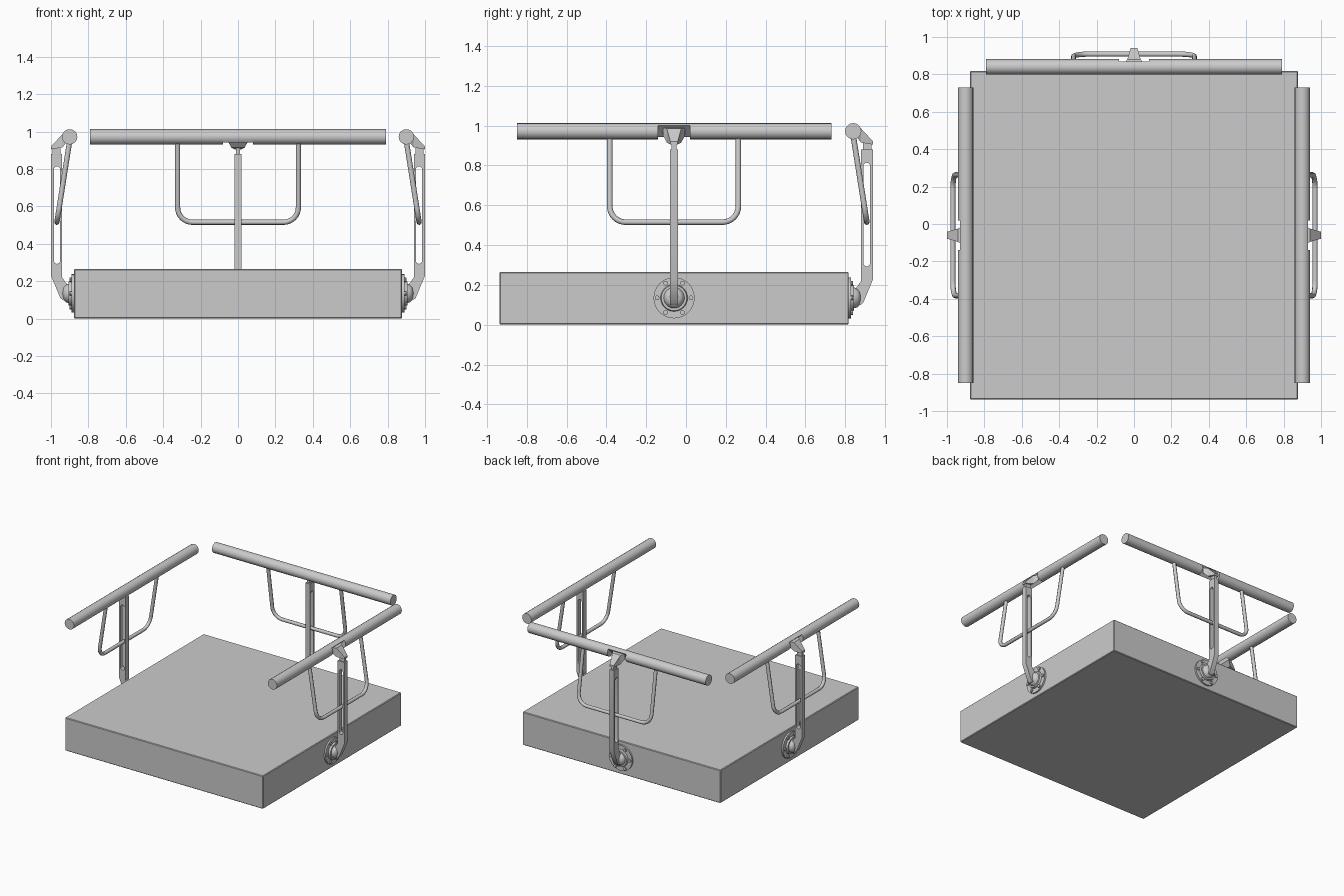
import bpy, bmesh, math
from mathutils import Matrix, Vector

if "Cube" in bpy.data.objects:
    bpy.data.objects.remove(bpy.data.objects["Cube"])

CY = -0.06                      # centre of the base in y
# Each rail unit is modelled once as (t along rail, d outward, z up), then placed on three sides
SIDES = {"back": 0, "left": math.pi / 2, "right": -math.pi / 2}


def finish(mesh, angle=35):
    mesh.shade_smooth()
    mesh.set_sharp_from_angle(angle=math.radians(angle))
    return mesh


def to_mesh(bm, name):
    bmesh.ops.recalc_face_normals(bm, faces=bm.faces)
    mesh = bpy.data.meshes.new(name)
    bm.to_mesh(mesh)
    bm.free()
    return finish(mesh)


def place(mesh, name):
    for side, rot in SIDES.items():
        ob = bpy.data.objects.new(f"{side}_{name}", mesh)
        ob.matrix_world = Matrix.Translation((0, CY, 0)) @ Matrix.Rotation(rot, 4, 'Z')
        bpy.context.collection.objects.link(ob)


def prism(bm, profile, t0, t1):
    """Extrude a (d, z) profile along t."""
    a = [bm.verts.new((t0, d, z)) for d, z in profile]
    b = [bm.verts.new((t1, d, z)) for d, z in profile]
    n = len(profile)
    bm.faces.new(a)
    bm.faces.new(b[::-1])
    for i in range(n):
        bm.faces.new((a[i], b[i], b[(i + 1) % n], a[(i + 1) % n]))


def lathe(bm, profile, ct, cz, seg):
    """Revolve (radius, d) points round an outward axis, capping the outer end."""
    rings = [[bm.verts.new((ct + r * math.cos(2 * math.pi * i / seg), d,
                            cz + r * math.sin(2 * math.pi * i / seg)))
              for i in range(seg)] for r, d in profile]
    for a, b in zip(rings, rings[1:]):
        for i in range(seg):
            j = (i + 1) % seg
            bm.faces.new((a[i], a[j], b[j], b[i]))
    bm.faces.new(rings[0])
    bm.faces.new(rings[-1])


def curve_mesh(name, dims, splines, **props):
    cu = bpy.data.curves.new(name, 'CURVE')
    cu.dimensions = dims
    for k, v in props.items():
        setattr(cu, k, v)
    for pts, cyclic in splines:
        sp = cu.splines.new('POLY')
        sp.points.add(len(pts) - 1)
        for p, co in zip(sp.points, pts):
            p.co = (*co, 1)
        sp.use_cyclic_u = cyclic
    ob = bpy.data.objects.new(name, cu)
    bpy.context.collection.objects.link(ob)
    bpy.context.view_layer.update()
    mesh = bpy.data.meshes.new_from_object(ob.evaluated_get(bpy.context.evaluated_depsgraph_get()))
    bpy.data.objects.remove(ob)
    return mesh


def arc(cx, cy, r, a0, a1, n):
    return [(cx + r * math.cos(math.radians(a0 + (a1 - a0) * i / n)),
             cy + r * math.sin(math.radians(a0 + (a1 - a0) * i / n))) for i in range(n + 1)]


# Base slab
bm = bmesh.new()
bmesh.ops.create_cube(bm, size=1, matrix=Matrix.Translation((0, CY, 0.1325)) @ Matrix.Diagonal((1.755, 1.755, 0.265, 1)))
bmesh.ops.bevel(bm, geom=bm.edges[:], offset=0.005, segments=1, affect='EDGES')
base = bpy.data.objects.new("base", to_mesh(bm, "base"))
base.data.shade_flat()
bpy.context.collection.objects.link(base)

# Top rail, with half of its section cut away where the bracket sits
bm = bmesh.new()
full = arc(0.9, 0.972, 0.041, 0, 337.5, 15)
half = arc(0.9, 0.972, 0.041, 45, 225, 8)
prism(bm, full, -0.79, -0.08)
prism(bm, half, -0.08, 0.08)
prism(bm, full, 0.08, 0.79)
place(to_mesh(bm, "rail"), "rail")

# Flared bracket from the rail notch to the arm, plus a neck block
bm = bmesh.new()
sections = [(0.055, 0.91, 0.99, 0.95), (0.036, 0.94, 0.985, 0.915), (0.018, 1.0, 0.92, 0.905)]
rings = [[bm.verts.new(c) for c in ((-w, d, top), (w, d, top), (w, d, bot), (-w, d, bot))]
         for w, d, top, bot in sections]
for a, b in zip(rings, rings[1:]):
    for i in range(4):
        j = (i + 1) % 4
        bm.faces.new((a[i], a[j], b[j], b[i]))
bm.faces.new(rings[0])
bm.faces.new(rings[-1])
prism(bm, [(0.95, 0.87), (0.993, 0.87), (0.993, 0.915), (0.95, 0.925)], -0.012, 0.012)
mesh = to_mesh(bm, "bracket")
mesh.shade_flat()
place(mesh, "bracket")

# Slotted upright arm with a bent foot
outline = [(0.94, 0.88), (1.0, 0.88), (1.0, 0.23), (0.95, 0.11), (0.935, 0.098), (0.915, 0.10),
           (0.905, 0.15), (0.915, 0.185), (0.94, 0.22)]
slot = arc(0.968, 0.797, 0.017, 0, 180, 8) + arc(0.968, 0.31, 0.017, 180, 360, 8)
mesh = curve_mesh("arm", '2D', [([(d, z, 0) for d, z in outline], True),
                                ([(d, z, 0) for d, z in slot], True)],
                  fill_mode='BOTH', extrude=0.02)
mesh.transform(Matrix(((0, 0, 1, 0), (1, 0, 0, 0), (0, 1, 0, 0), (0, 0, 0, 1))))
place(finish(mesh), "arm")

# Bent-tube loop hanging from the rail and passing through the arm slot
flat = [(0.323, 0.96)] + arc(0.243, 0.595, 0.08, 0, -90, 8)
flat += [(-t, z) for t, z in reversed(flat)]
path = [(t, 0.9 + (0.95 - z) * 0.157, z) for t, z in flat]
place(finish(curve_mesh("loop", '3D', [(path, False)], bevel_depth=0.014,
                        bevel_resolution=2, use_fill_caps=True), 50), "loop")

# Round mounting hub with six bolts
bm = bmesh.new()
lathe(bm, [(0.103, 0.87), (0.103, 0.89), (0.068, 0.89), (0.064, 0.905), (0.052, 0.905),
           (0.048, 0.92), (0.036, 0.932), (0.018, 0.938)], 0, 0.135, 32)
for k in range(6):
    a = k * math.pi / 3
    lathe(bm, [(0.012, 0.885), (0.012, 0.9)], 0.085 * math.cos(a), 0.135 + 0.085 * math.sin(a), 10)
place(to_mesh(bm, "hub"), "hub")
